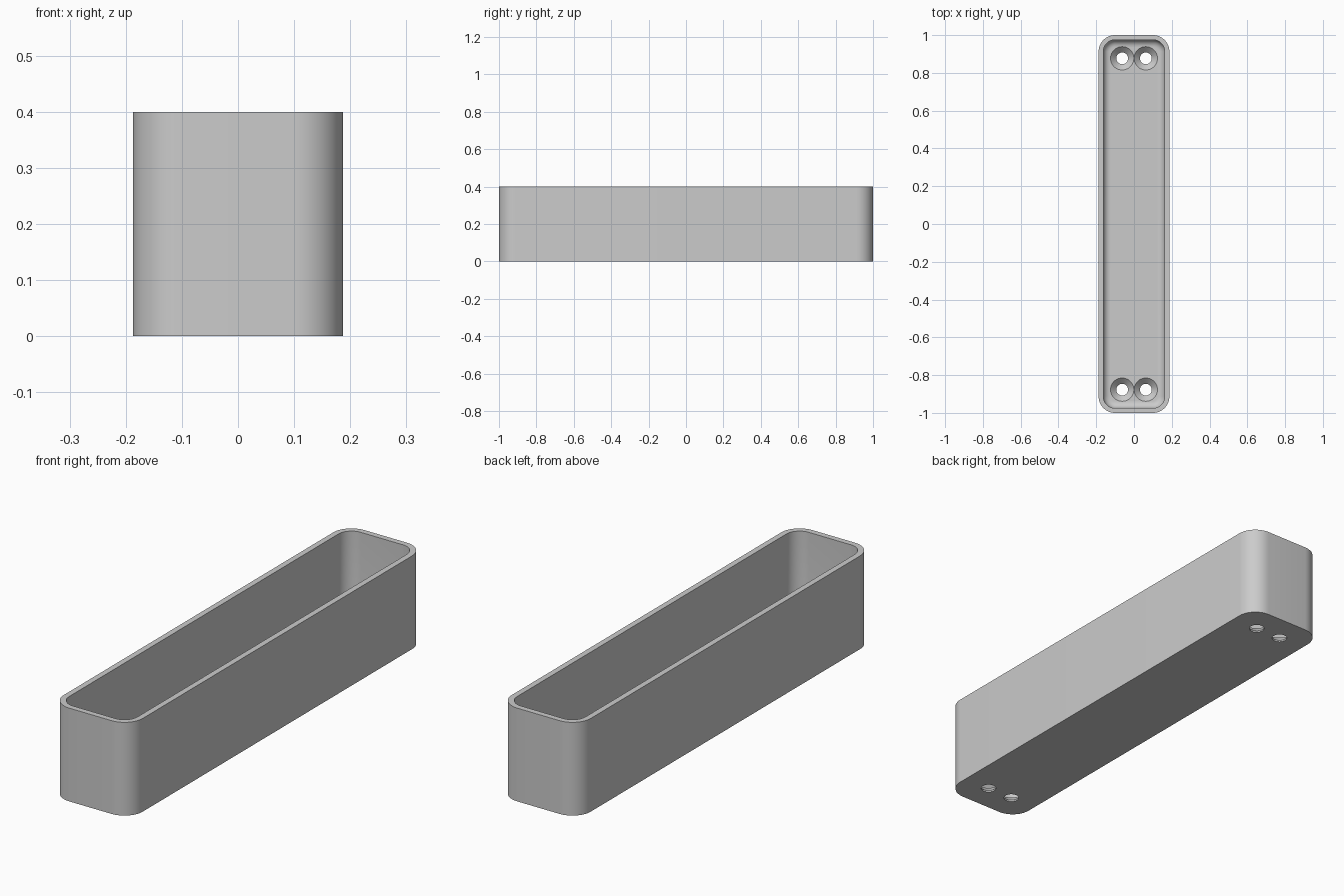
import bpy, bmesh
from math import sin, cos, pi

cube = bpy.data.objects.get("Cube")
if cube:
    bpy.data.objects.remove(cube, do_unlink=True)

# Main dimensions
HALF_X, HALF_Y, HEIGHT = 0.1875, 1.0, 0.4
CORNER, WALL, FLOOR, FILLET = 0.0875, 0.025, 0.0375, 0.0375
HOLE_X, HOLE_Y, HOLE_R, SINK_R = 0.0625, 0.877, 0.031, 0.0617
ARC = 12

grey = bpy.data.materials.new("light grey")
grey.use_nodes = True
colour = (0.6, 0.6, 0.6, 1)
grey.diffuse_color = colour
grey.node_tree.nodes["Principled BSDF"].inputs["Base Color"].default_value = colour


def rounded_ring(bm, inset, z):
    """Ring of vertices along a rounded rectangle, shrunk by inset."""
    r = CORNER - inset
    cx, cy = HALF_X - CORNER, HALF_Y - CORNER
    ring = []
    for q, (sx, sy) in enumerate([(1, 1), (-1, 1), (-1, -1), (1, -1)]):
        for i in range(ARC + 1):
            a = (q + i / ARC) * pi / 2
            ring.append(bm.verts.new((sx * cx + r * cos(a), sy * cy + r * sin(a), z)))
    return ring


def circle_ring(bm, x, y, r, z, n=40):
    return [bm.verts.new((x + r * cos(2 * pi * i / n), y + r * sin(2 * pi * i / n), z))
            for i in range(n)]


def loft(bm, rings):
    """Bridge successive rings and cap both ends."""
    for a, b in zip(rings, rings[1:]):
        n = len(a)
        for i in range(n):
            j = (i + 1) % n
            bm.faces.new((a[i], a[j], b[j], b[i]))
    bm.faces.new(rings[0][::-1])
    bm.faces.new(rings[-1])


def make_object(name, bm):
    bmesh.ops.recalc_face_normals(bm, faces=bm.faces)
    mesh = bpy.data.meshes.new(name)
    bm.to_mesh(mesh)
    bm.free()
    mesh.materials.append(grey)
    obj = bpy.data.objects.new(name, mesh)
    bpy.context.collection.objects.link(obj)
    return obj


# Open tray: outer wall, rim, inner wall, filleted floor
bm = bmesh.new()
section = [(0, 0), (0, HEIGHT), (WALL, HEIGHT)]
for i in range(9):
    a = i / 8 * pi / 2
    section.append((WALL + FILLET * (1 - cos(a)), FLOOR + FILLET * (1 - sin(a))))
loft(bm, [rounded_ring(bm, inset, z) for inset, z in section])
tray = make_object("tray", bm)

# Countersunk screw holes, a pair at each end
bm = bmesh.new()
sink_z = FLOOR - (SINK_R - HOLE_R)
for x in (-HOLE_X, HOLE_X):
    for y in (-HOLE_Y, HOLE_Y):
        steps = [(HOLE_R, -0.05), (HOLE_R, sink_z), (SINK_R, FLOOR), (SINK_R, FLOOR + 0.05)]
        loft(bm, [circle_ring(bm, x, y, r, z) for r, z in steps])
cutter = make_object("screw_hole_cutter", bm)
cutter.hide_render = True

cut = tray.modifiers.new("screw holes", "BOOLEAN")
cut.operation = "DIFFERENCE"
cut.solver = "EXACT"
cut.object = cutter

for obj in bpy.context.selected_objects:
    obj.select_set(False)
bpy.context.view_layer.objects.active = tray
tray.select_set(True)
bpy.ops.object.modifier_apply(modifier=cut.name)
bpy.data.objects.remove(cutter, do_unlink=True)
bpy.ops.object.shade_smooth_by_angle()
